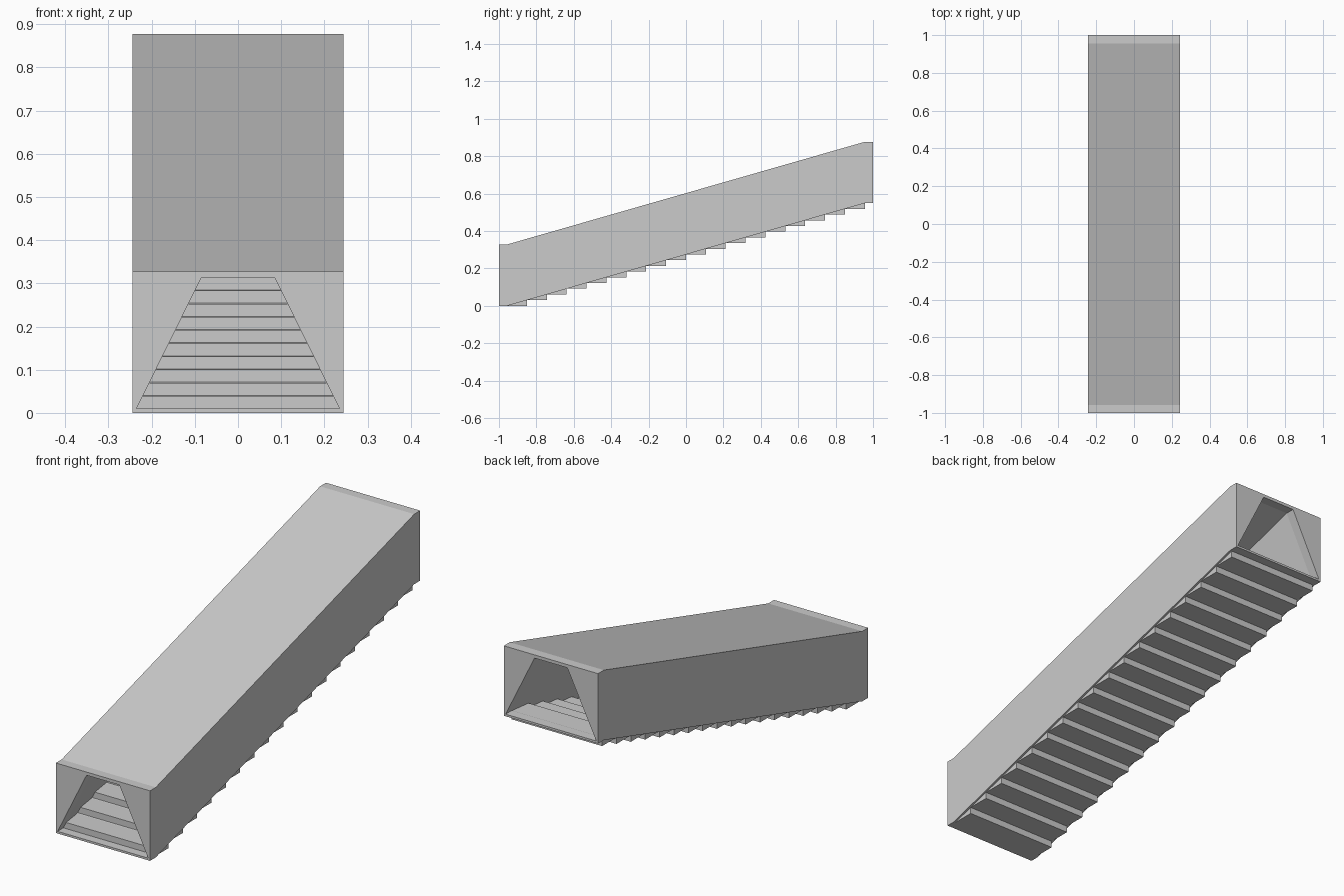
import bpy, bmesh

if "Cube" in bpy.data.objects:
    bpy.data.objects.remove(bpy.data.objects["Cube"])

RUN, RISE, COUNT = 0.1063, 0.0305, 18
START = -0.957


def make_object(name, bm):
    bmesh.ops.recalc_face_normals(bm, faces=bm.faces)
    mesh = bpy.data.meshes.new(name)
    bm.to_mesh(mesh)
    bm.free()
    ob = bpy.data.objects.new(name, mesh)
    bpy.context.collection.objects.link(ob)
    return ob


# Sloping passage shell: rectangular outside, trapezoid tunnel inside
outer = [(-0.244, 0), (0.244, 0), (0.244, 0.328), (-0.244, 0.328)]
inner = [(-0.235, 0.01), (0.235, 0.01), (0.085, 0.313), (-0.085, 0.313)]
top = RISE * COUNT
stations = [(-1, 0), (START, 0), (START + RUN * COUNT, top), (1, top)]

bm = bmesh.new()
rings = [[[bm.verts.new((x, y, z + lift)) for x, z in profile]
          for profile in (outer, inner)] for y, lift in stations]
for a, b in zip(rings, rings[1:]):
    for p in range(2):
        for i in range(4):
            j = (i + 1) % 4
            bm.faces.new((a[p][i], a[p][j], b[p][j], b[p][i]))
for out, inn in (rings[0], rings[-1]):
    for i in range(4):
        j = (i + 1) % 4
        bm.faces.new((out[i], out[j], inn[j], inn[i]))
make_object("passage_shell", bm)

# Steps: blocks that show inside the tunnel and poke out underneath
bm = bmesh.new()
for k in range(COUNT):
    cube = bmesh.ops.create_cube(bm, size=1)["verts"]
    bmesh.ops.scale(bm, verts=cube, vec=(0.47, RUN, 0.039))
    bmesh.ops.translate(bm, verts=cube, vec=(
        0, START + RUN * (k + 0.5), RISE * k + 0.0195))
make_object("steps", bm)
